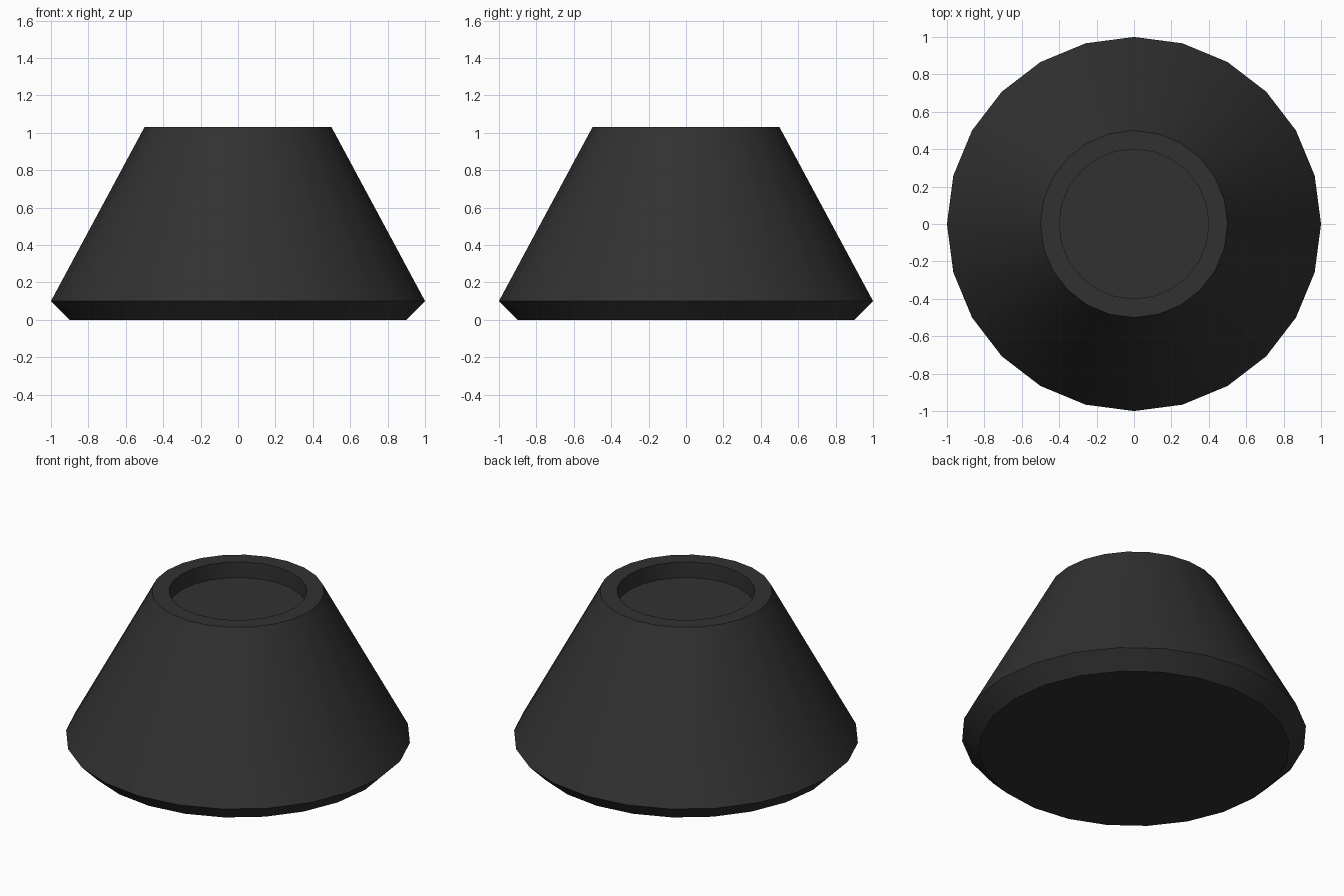
import bpy, bmesh, math

if "Cube" in bpy.data.objects:
    bpy.data.objects.remove(bpy.data.objects["Cube"])

SIDES = 24
# Profile (radius, height) from the underside to the recess floor
PROFILE = [(0.9, 0.0), (1.0, 0.1), (0.5, 1.03), (0.4, 1.03), (0.4, 0.93)]

mat = bpy.data.materials.new("dark charcoal")
mat.diffuse_color = (0.031, 0.031, 0.031, 1)
mat.use_nodes = True
mat.node_tree.nodes["Principled BSDF"].inputs["Base Color"].default_value = mat.diffuse_color

# Tapered body with chamfered foot and shallow round recess on top
bm = bmesh.new()
rings = [[bm.verts.new((r * math.cos(2 * math.pi * i / SIDES),
                        r * math.sin(2 * math.pi * i / SIDES), z))
          for i in range(SIDES)] for r, z in PROFILE]
for low, high in zip(rings, rings[1:]):
    for i in range(SIDES):
        j = (i + 1) % SIDES
        bm.faces.new((low[i], low[j], high[j], high[i]))

# Underside and recess floor
bm.faces.new(rings[0][::-1])
bm.faces.new(rings[-1])

mesh = bpy.data.meshes.new("tapered_foot")
bm.to_mesh(mesh)
bm.free()
mesh.materials.append(mat)
foot = bpy.data.objects.new("tapered_foot", mesh)
bpy.context.collection.objects.link(foot)
bpy.context.view_layer.objects.active = foot
foot.select_set(True)
bpy.ops.object.shade_smooth_by_angle(angle=math.radians(30))
